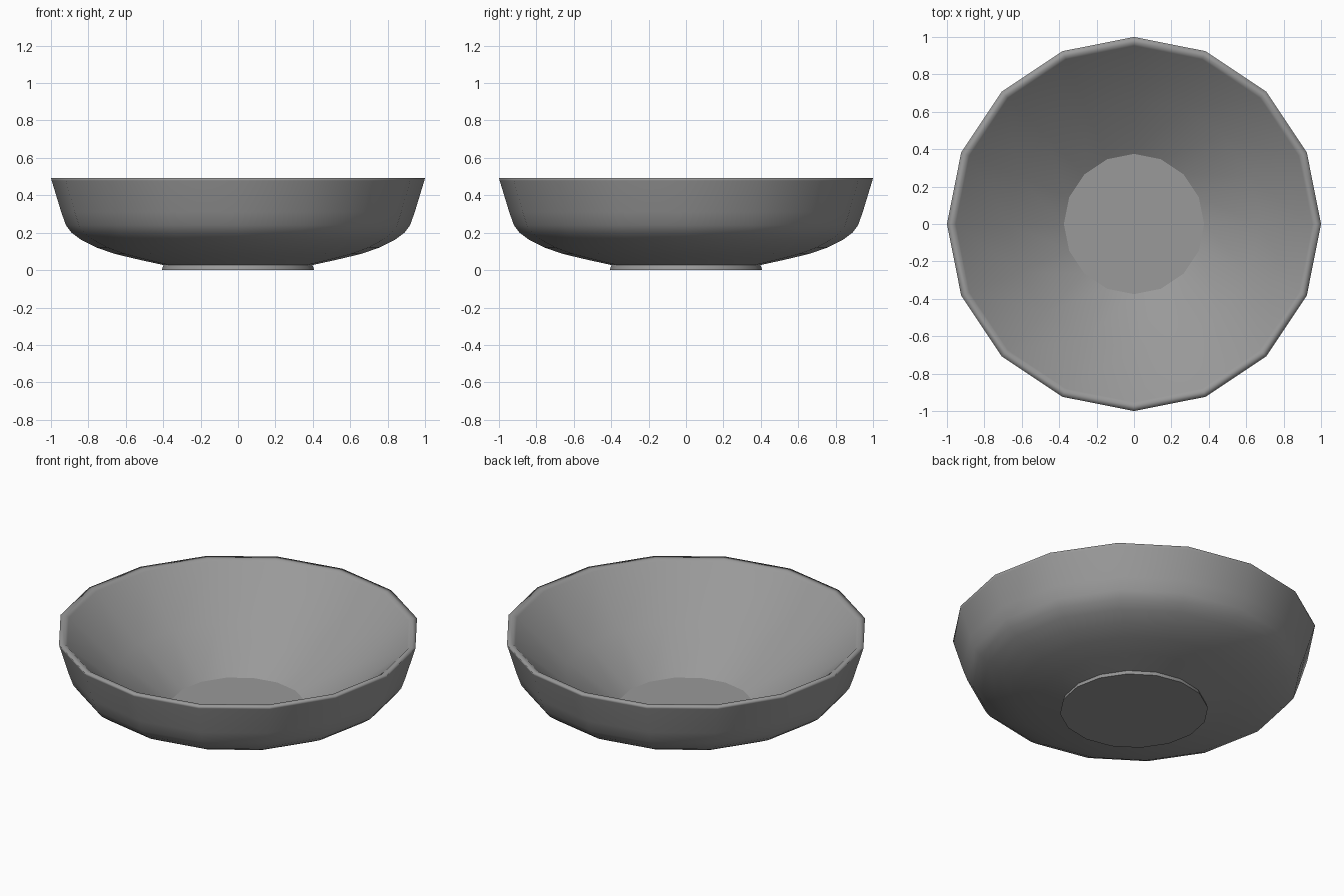
import bpy, bmesh, math

if "Cube" in bpy.data.objects:
    bpy.data.objects.remove(bpy.data.objects["Cube"])

SIDES = 16

# Radius / height profile: foot, outer wall, soft rim, inner wall, floor
PROFILE = [
    (0.408, 0.0), (0.398, 0.027),
    (0.53, 0.056), (0.66, 0.087), (0.76, 0.122), (0.84, 0.163),
    (0.89, 0.2), (0.92, 0.24), (0.945, 0.31), (0.996, 0.478), (1.0, 0.492),
    (0.966, 0.492), (0.953, 0.48),
    (0.67, 0.235), (0.375, 0.04),
]
SHARP_RINGS = (0, 1, len(PROFILE) - 1)   # foot edges and floor edge


def lathe(name, profile, sides, sharp):
    bm = bmesh.new()
    rings = []
    for r, z in profile:
        rings.append([bm.verts.new((r * math.cos(math.tau * i / sides),
                                    r * math.sin(math.tau * i / sides), z))
                      for i in range(sides)])
    for a, b in zip(rings, rings[1:]):
        for i in range(sides):
            j = (i + 1) % sides
            bm.faces.new((a[i], a[j], b[j], b[i]))
    # Close the underside and the inner floor
    bm.faces.new(rings[0][::-1])
    bm.faces.new(rings[-1])
    bmesh.ops.recalc_face_normals(bm, faces=bm.faces[:])
    # Smooth everywhere except the chosen rings
    for f in bm.faces:
        f.smooth = True
    for k in sharp:
        for i in range(sides):
            bm.edges.get((rings[k][i], rings[k][(i + 1) % sides])).smooth = False
    mesh = bpy.data.meshes.new(name)
    bm.to_mesh(mesh)
    bm.free()
    obj = bpy.data.objects.new(name, mesh)
    bpy.context.collection.objects.link(obj)
    return obj


# Faceted bowl in dark grey
bowl = lathe("bowl", PROFILE, SIDES, SHARP_RINGS)
grey = bpy.data.materials.new("dark_grey")
grey.diffuse_color = (0.32, 0.32, 0.32, 1)
grey.use_nodes = True
grey.node_tree.nodes["Principled BSDF"].inputs["Base Color"].default_value = grey.diffuse_color
bowl.data.materials.append(grey)
